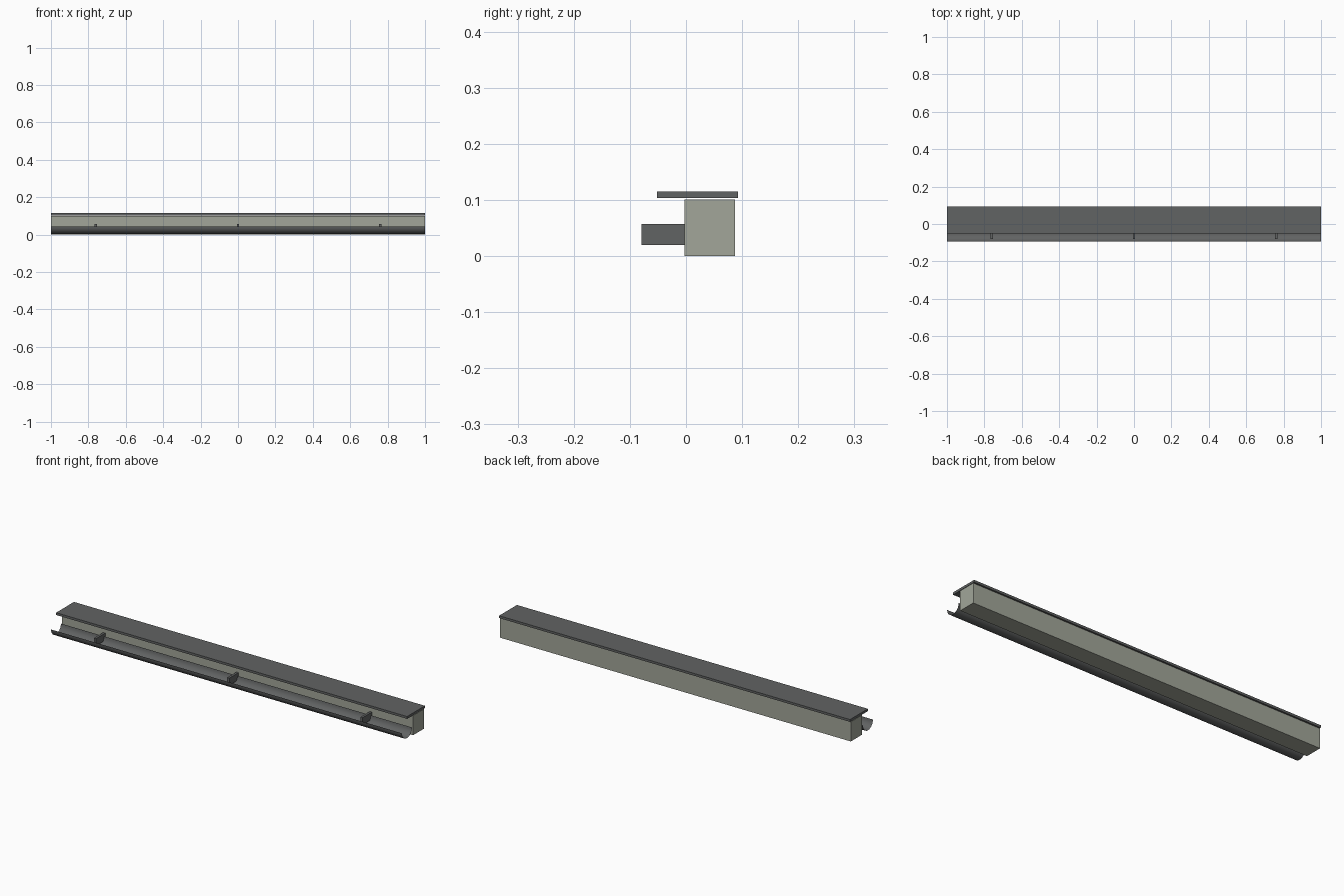
import bpy, bmesh, math

if "Cube" in bpy.data.objects:
    bpy.data.objects.remove(bpy.data.objects["Cube"])


def mat(name, col):
    m = bpy.data.materials.new(name)
    m.diffuse_color = (*col, 1)
    m.use_nodes = True
    m.node_tree.nodes["Principled BSDF"].inputs["Base Color"].default_value = m.diffuse_color
    return m


WALL = mat("fascia_paint", (0.36, 0.38, 0.32))
DARK = mat("dark_metal", (0.12, 0.125, 0.125))


def box(name, x, y, z, m):
    """Box from (min, max) ranges on each axis."""
    bm = bmesh.new()
    bmesh.ops.create_cube(bm, size=1)
    for v in bm.verts:
        v.co = [(r[0] + r[1]) / 2 + c * (r[1] - r[0]) for r, c in zip((x, y, z), v.co)]
    return finish(name, bm, m)


def finish(name, bm, m):
    me = bpy.data.meshes.new(name)
    bm.to_mesh(me)
    bm.free()
    me.materials.append(m)
    ob = bpy.data.objects.new(name, me)
    bpy.context.collection.objects.link(ob)
    return ob


# Wall beam and overhanging roof slab
box("fascia_beam", (-1, 1), (-0.003, 0.087), (0, 0.101), WALL)
box("roof_slab", (-1, 1), (-0.052, 0.093), (0.103, 0.115), DARK)

# Half-round gutter, an open thin sheet
R, CY, CZ, N = 0.04, -0.053, 0.044, 12
bm = bmesh.new()
rows = []
for i in range(N + 1):
    a = math.pi + math.pi * i / N
    y, z = CY + R * math.cos(a), CZ + R * math.sin(a)
    rows.append([bm.verts.new((x, y, z)) for x in (-1, 1)])
for p, q in zip(rows, rows[1:]):
    f = bm.faces.new((p[0], q[0], q[1], p[1]))
    f.smooth = True
bmesh.ops.reverse_faces(bm, faces=bm.faces[:])
bm.normal_update()
# outside of the gutter faces down
if sum(f.normal.z for f in bm.faces) > 0:
    bmesh.ops.reverse_faces(bm, faces=bm.faces[:])
finish("gutter", bm, DARK)

# Brackets that hold the gutter to the beam
for i, x in enumerate((-0.76, 0, 0.76)):
    box(f"bracket_{i + 1}", (x - 0.006, x + 0.006), (-0.079, -0.003), (0.02, 0.057), DARK)
